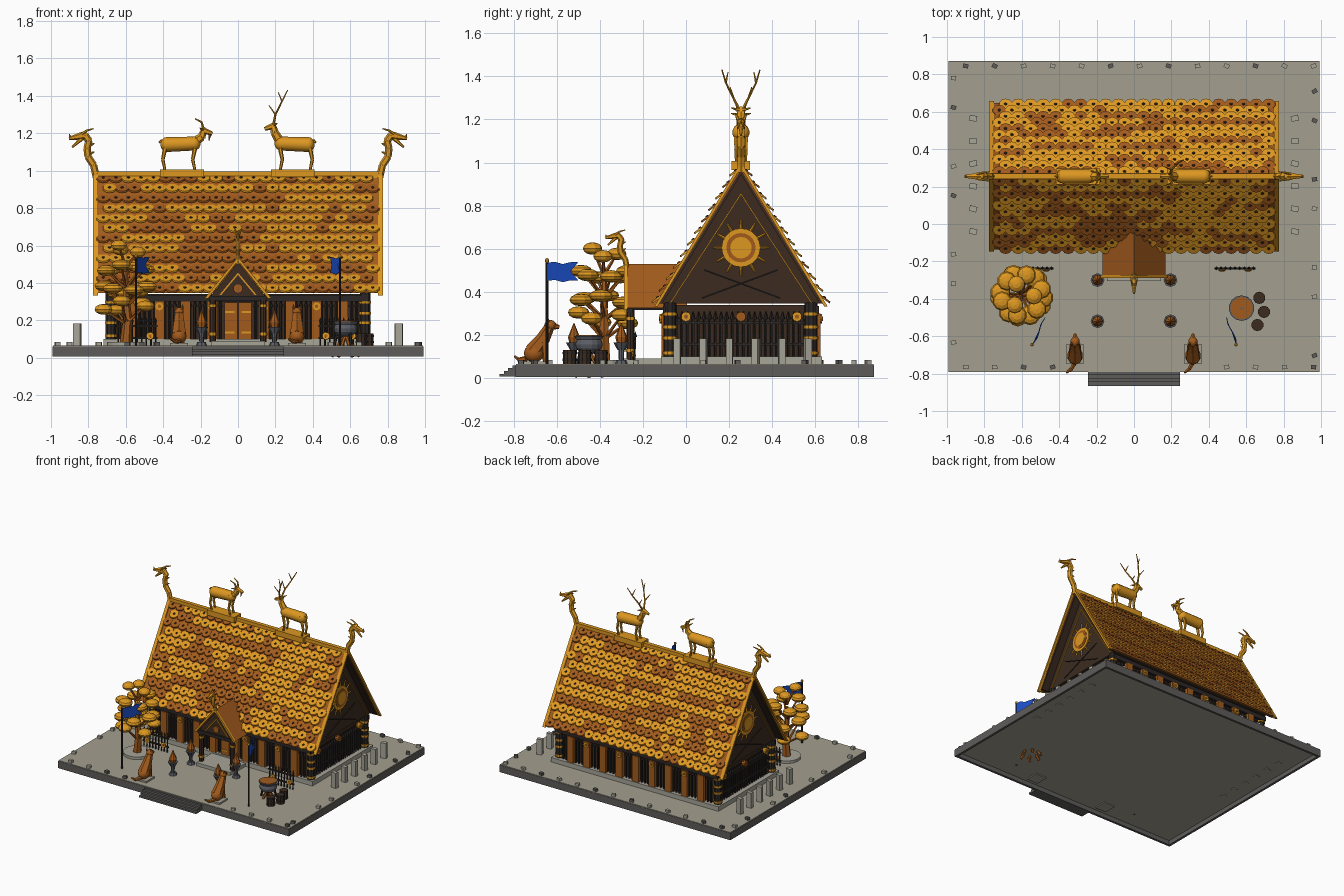
import bpy, bmesh, math, random
from mathutils import Vector, Matrix

random.seed(4)
if "Cube" in bpy.data.objects:
    bpy.data.objects.remove(bpy.data.objects["Cube"])

PALETTE = {"gold": "DC9626", "brown": "A05B22", "dark_wood": "3E2F25", "iron": "302C2A",
           "paving": "A29E8E", "dark_stone": "5E5D5B", "pale_stone": "A6A497",
           "blue": "2150C6", "steel": "5C5F66"}
NAMES = list(PALETTE)
MATS = []
for name, code in PALETTE.items():
    rgb = [(int(code[i:i + 2], 16) / 255) ** 2.2 for i in (0, 2, 4)] + [1]
    m = bpy.data.materials.new(name)
    m.use_nodes = True
    m.diffuse_color = rgb
    m.node_tree.nodes["Principled BSDF"].inputs["Base Color"].default_value = rgb
    MATS.append(m)


class Part:
    """Collects primitives into one named object."""
    def __init__(self, name):
        self.name, self.bm = name, bmesh.new()

    def paint(self, verts, mat):
        for f in {f for v in verts for f in v.link_faces}:
            f.material_index = NAMES.index(mat)

    def box(self, mat, lo, hi, turn=0):
        lo, hi = Vector(lo), Vector(hi)
        M = Matrix.Translation((lo + hi) / 2) @ Matrix.Rotation(turn, 4, 'Z') @ Matrix.Diagonal((*(hi - lo), 1))
        self.paint(bmesh.ops.create_cube(self.bm, size=1, matrix=M)["verts"], mat)

    def rod(self, mat, a, b, r1, r2=None, n=6):
        a, b = Vector(a), Vector(b)
        M = Matrix.Translation((a + b) / 2) @ (b - a).to_track_quat('Z', 'Y').to_matrix().to_4x4()
        self.paint(bmesh.ops.create_cone(self.bm, cap_ends=True, segments=n, radius1=r1,
                   radius2=r1 if r2 is None else r2, depth=(b - a).length, matrix=M)["verts"], mat)

    def ball(self, mat, c, r, n=10):
        M = Matrix.Translation(c) @ Matrix.Diagonal((*r, 1))
        self.paint(bmesh.ops.create_uvsphere(self.bm, u_segments=n, v_segments=n // 2 + 1,
                   radius=1, matrix=M)["verts"], mat)

    def chain(self, mat, pts, r1, r2):
        k = len(pts) - 1
        rad = [r1 + (r2 - r1) * i / k for i in range(k + 1)]
        for i in range(k):
            self.rod(mat, pts[i], pts[i + 1], rad[i], rad[i + 1])
            if i:
                self.ball(mat, pts[i], [rad[i]] * 3, 6)

    def prism(self, mat, pts, vec):
        a = [self.bm.verts.new(p) for p in pts]
        b = [self.bm.verts.new(Vector(p) + Vector(vec)) for p in pts]
        self.bm.faces.new(a)
        self.bm.faces.new(b[::-1])
        for i in range(len(a)):
            self.bm.faces.new((a[i], a[i - 1], b[i - 1], b[i]))
        self.paint(a + b, mat)

    def done(self, smooth=False):
        bmesh.ops.recalc_face_normals(self.bm, faces=self.bm.faces)
        me = bpy.data.meshes.new(self.name)
        self.bm.to_mesh(me)
        for m in MATS:
            me.materials.append(m)
        if smooth:
            me.shade_smooth()
            me.set_sharp_from_angle(angle=0.8)
        bpy.context.collection.objects.link(bpy.data.objects.new(self.name, me))


MID, TOP, EAVE, HALF, FLOOR = 0.255, 0.985, 0.345, 0.392, 0.065
SIDES = (-1, 1)

# Stone terrace on a dark rim, front steps, kerb stones and standing stones
p = Part("terrace")
p.box("paving", (-.99, -.79, .04), (.99, .87, FLOOR))
for s in SIDES:
    p.box("dark_stone", (s * .983 - .009, -.792, .006), (s * .983 + .009, .872, .06))
    p.box("dark_stone", (-.98, .04 + s * .823 - .009, .006), (.98, .04 + s * .823 + .009, .06))
for i in range(4):
    p.box("dark_stone", (-.245, -.865 + .02 * i, .007), (.245, -.79, .02 + .013 * i))
p.box("pale_stone", (-.72, -.115, FLOOR), (.72, .63, .1))
p.box("pale_stone", (-.145, -.305, FLOOR), (.145, -.1, .09))
p.done()
p = Part("kerb_stones")
spots = [(-.9 + .155 * i, y) for i in range(13) for y in (.845, -.765) if y > 0 or abs(i - 6) > 2]
spots += [(s * .965, .78 - .157 * i - .07 * (s > 0)) for s in SIDES for i in range(10) if i % 3 < 2]
for x, y in spots:
    p.box(random.choice(("dark_stone", "pale_stone")), (x - .014, y - .011, FLOOR), (x + .014, y + .011, .085), random.uniform(-.5, .5))
p.done()
p = Part("standing_stones")
for s in SIDES:
    for i in range(6):
        x, y = s * .86, -.04 + .121 * i
        p.box("pale_stone", (x - .02, y - .015, .035), (x + .02, y + .015, .183), random.uniform(-.3, .3))
p.done()

# Hall walls with palisade, posts and corner columns
p = Part("hall_walls")
p.box("dark_wood", (-.665, -.075, .09), (.665, .585, .34))
p.prism("dark_wood", [(-.7, MID - .37, EAVE), (-.7, MID + .37, EAVE), (-.7, MID, .95)], (1.4, 0, 0))
for y in (-.095, .605):
    p.box("iron", (-.7, y - .012, .3), (.7, y + .012, .335))
p.done()
p = Part("palisade")
def pale(x, y):
    p.rod("iron", (x, y, .1), (x, y, .275), .007, n=5)
    p.rod("iron", (x, y, .275), (x, y, .31), .011, .001, n=4)
for i in range(48):
    x = -.635 + .027 * i
    pale(x, .6)
    if abs(x) > .09:
        pale(x, -.09)
for s in SIDES:
    for i in range(24):
        pale(s * .68, -.045 + .026 * i)
    for z in (.15, .25):
        p.box("iron", (s * .68 - .005, -.06, z), (s * .68 + .005, .57, z + .012))
p.done()
p = Part("wall_posts")
for s, y in ((-1, -.1), (1, .61)):
    for i in range(-4, 5):
        if i or s > 0:
            x = .14 * i
            p.box("brown", (x - .027, y - .014, .1), (x + .027, y + .014, .3))
            if i % 2:
                p.rod("gold", (x, y, .275), (x, y + s * .022, .275), .022, n=8)
                p.rod("brown", (x, y, .275), (x, y + s * .026, .275), .01, n=8)
for s in SIDES:
    for y, rim, hub in ((0, "gold", "brown"), (MID, "brown", "brown"), (.515, "gold", "brown")):
        p.rod(rim, (s * .67, y, .285), (s * .698, y, .285), .023, n=10)
        p.rod(hub, (s * .67, y, .285), (s * .702, y, .285), .01, n=8)
p.done()
p = Part("corner_columns")
for s in SIDES:
    for y in (-.075, .58):
        p.rod("iron", (s * .68, y, .09), (s * .68, y, .35), .03, n=10)
        for z in (.11, .18, .23, .29):
            p.rod("gold", (s * .68, y, z), (s * .68, y, z + .014), .034, n=10)
p.done()
p = Part("double_door")
for s in SIDES:
    p.box("brown", (min(0, s * .075) + .002, -.105, .09), (max(0, s * .075) - .002, -.08, .295))
    for z in (.13, .24):
        p.box("gold", (s * .045 - .025, -.109, z), (s * .045 + .025, -.1, z + .01))
p.done()

# Main roof, gold verges and gable ornament
def gable_band(x, half, apex, base, t):
    return [(x, MID - half, base), (x, MID, apex), (x, MID + half, base),
            (x, MID + half - t, base), (x, MID, apex - t * 1.6), (x, MID - half + t, base)]
p = Part("roof_boards")
p.prism("brown", gable_band(-.76, HALF, TOP, EAVE, .012), (1.52, 0, 0))
p.prism("dark_wood", gable_band(-.755, HALF - .012, TOP - .019, EAVE, .014), (1.51, 0, 0))
p.done()
p = Part("roof_verges")
for s in SIDES:
    p.prism("gold", gable_band(s * .762 - .013, HALF + .01, TOP + .018, EAVE - .012, .016), (.026, 0, 0))
    p.prism("gold", gable_band(s * .703 - .004, HALF - .062, TOP - .125, EAVE + .005, .007), (.008, 0, 0))
p.box("gold", (-.77, MID - .015, TOP - .03), (.77, MID + .015, TOP + .012))
for x in (-.3, .293):
    p.box("gold", (x - .117, MID - .043, TOP - .02), (x + .117, MID + .043, TOP + .022))
p.done()
p = Part("gable_suns")
for s in SIDES:
    c = Vector((s * .7, MID, .605))
    for tone, depth, r in (("gold", .008, .09), ("brown", .011, .068), ("gold", .014, .05)):
        p.rod(tone, c, c + Vector((s * depth, 0, 0)), r, n=20)
    for i in range(12):
        d = Vector((0, math.cos(math.tau * i / 12), math.sin(math.tau * i / 12)))
        p.rod("gold", c + d * .085, c + d * .13, .007, .004, n=4)
    for t in SIDES:
        p.rod("iron", (s * .705, MID - t * .18, .37), (s * .705, MID + t * .17, .5), .0035, n=5)
p.done()

# Overlapping round shields laid as shingles, lower edges lifted
p = Part("roof_shields")
ROWS, COLS = 12, 22
for s in SIDES:
    down = Vector((0, s * HALF, EAVE - TOP))
    length = down.length
    down.normalize()
    out = Vector((0, -s * down.z, s * down.y))
    lifted = (out - down * .42).normalized()
    for r in range(ROWS):
        tone = random.choice(("gold", "brown"))
        for c in range(COLS):
            if random.random() < .5:
                tone = "gold" if random.random() < .64 else "brown"
            x = (c - (COLS - 1) / 2) * .067 + (.017 if r % 2 else -.017)
            o = Vector((x, MID, TOP)) + down * (.035 + (length - .06) * r / (ROWS - 1)) + out * .003
            p.rod(tone, o, o + lifted * .009, .038, .035, n=10)
            p.rod("dark_wood", o + lifted * .008, o + lifted * .014, .01, .005, n=6)
p.done()

# Entrance porch
p = Part("porch")
def porch_band(y, half, apex, base, t):
    return [(-half, y, base), (0, y, apex), (half, y, base), (half - t, y, base), (0, y, apex - t * 1.2), (t - half, y, base)]
p.prism("brown", porch_band(-.275, .168, .53, .325, .015), (0, .28, 0))
p.prism("gold", porch_band(-.288, .178, .54, .318, .018), (0, .016, 0))
p.prism("dark_wood", [(-.15, -.262, .325), (.15, -.262, .325), (0, -.262, .51)], (0, .25, 0))
p.prism("gold", porch_band(-.27, .1, .455, .335, .01), (0, .01, 0))
p.rod("brown", (0, -.26, .37), (0, -.272, .37), .026, n=10)
p.box("iron", (-.155, -.275, .305), (.155, -.245, .33))
for s in SIDES:
    p.rod("dark_wood", (s * .135, -.258, .085), (s * .135, -.258, .32), .018, n=8)
    p.box("iron", (s * .135 - .012, -.26, .315), (s * .135 + .012, -.07, .33))
    for z in (.12, .27):
        p.rod("gold", (s * .135, -.258, z), (s * .135, -.258, z + .014), .022, n=8)
p.done()

# Dragon finials with S-shaped necks and open jaws
def dragon(name, base, way, size):
    q = Part(name)
    side = Vector((way[1], way[0], 0)) * size
    def at(u, z, w=0):
        return Vector(base) + Vector(way) * u * size + Vector((0, 0, z * size)) + side * w
    q.chain("gold", [at(-.005, -.04), at(.01, .03), at(.04, .075), at(.045, .12), at(.035, .16), at(.055, .188), at(.085, .185)], .019 * size, .02 * size)
    q.rod("gold", at(.075, .186), at(.142, .172), .02 * size, .009 * size)
    q.rod("gold", at(.07, .175), at(.125, .125), .013 * size, .005 * size)
    q.rod("gold", at(.132, .175), at(.14, .195), .008 * size, .002 * size, n=4)
    for w in SIDES:
        q.chain("gold", [at(.075, .195, w * .012), at(.045, .215, w * .02), at(.01, .225, w * .025)], .009 * size, .003 * size)
    for u, z in ((.02, .09), (.02, .135)):
        q.rod("gold", at(u + .01, z), at(u - .015, z + .012), .01 * size, .002 * size, n=4)
    q.done(True)
for s, label in ((-1, "right"), (1, "left")):
    dragon("ridge_dragon_" + label, (s * .762, MID, 1), (s, 0, 0), 1)
dragon("porch_dragon", (0, -.275, .53), (0, -1, 0), .7)

# Ridge animals: a goat and a stag, each facing the middle
def beast(name, x, way, head, stag):
    q = Part(name)
    at = lambda u, z, w=0: (x + way * u, MID + w, z)
    q.rod("gold", at(-.075, 1.14), at(.07, 1.145), .04, .037, n=12)
    q.ball("gold", at(-.075, 1.14), (.035, .04, .04), 12)
    q.ball("gold", at(.07, 1.145), (.035, .037, .038), 12)
    for u in (-.085, .075):
        for w in (-.022, .022):
            q.chain("gold", [at(u, 1.12, w), at(u - .012, 1.06, w), at(u, 1, w)], .012, .007)
    hu, hz = head
    q.chain("gold", [at(.075, 1.155), at((hu + .09) / 2, hz - .03), at(hu - .01, hz)], .026, .017)
    q.rod("gold", at(hu - .02, hz + .008), at(hu + .038, hz - .012), .02, .01)
    q.rod("gold", at(-.1, 1.16), at(-.118, 1.15), .012, .004)
    for w in SIDES:
        q.rod("gold", at(hu - .015, hz + .01, w * .01), at(hu - .03, hz + .018, w * .045), .009, .002)
        if stag:
            q.chain("gold", [at(hu - .01, hz + .015, w * .01), at(hu - .02, 1.3, w * .035), at(hu - .055, 1.37, w * .07), at(hu - .085, 1.43, w * .088)], .007, .003)
            q.rod("gold", at(hu - .02, 1.3, w * .035), at(hu + .015, 1.35, w * .05), .005, .002)
            q.rod("gold", at(hu - .055, 1.37, w * .07), at(hu - .035, 1.42, w * .06), .005, .002)
        else:
            q.chain("gold", [at(hu - .01, hz + .015, w * .01), at(hu - .02, hz + .05, w * .018), at(hu - .055, hz + .068, w * .026)], .008, .003)
    if not stag:
        q.rod("brown", at(hu + .025, hz - .015), at(hu + .02, hz - .05), .008, .002)
    q.done(True)
beast("ridge_goat", -.305, 1, (.13, 1.21), False)
beast("ridge_stag", .3, -1, (.12, 1.235), True)

# Seated wolves, braziers, banners and weapon racks
for s, label in ((-1, "right"), (1, "left")):
    x = s * .315
    p = Part("wolf_statue_" + label)
    p.box("paving", (x - .048, -.745, .033), (x + .048, -.645, .078))
    p.ball("brown", (x, -.705, .115), (.042, .048, .042))
    p.chain("brown", [(x, -.71, .12), (x, -.665, .18), (x, -.635, .235)], .042, .024)
    p.ball("brown", (x, -.63, .245), (.026, .028, .025))
    p.rod("brown", (x, -.62, .243), (x, -.588, .236), .018, .009)
    p.chain("brown", [(x, -.74, .09), (x - .02, -.775, .085), (x - .045, -.795, .1)], .014, .006)
    for w in (-.018, .018):
        p.rod("brown", (x + w, -.64, .26), (x + w, -.645, .285), .01, .001, n=4)
        p.rod("brown", (x + w, -.66, .17), (x + w, -.652, .075), .015, .012)
    p.done(True)
    p = Part("braziers_" + label)
    for y in (-.3, -.52):
        bx = s * .195
        for z, h, r, t in ((FLOOR, .02, .03, .022), (.085, .05, .012, .014), (.13, .035, .018, .037)):
            p.rod("steel", (bx, y, z), (bx, y, z + h), r, t, n=8)
        p.rod("brown", (bx, y, .165), (bx, y, .19), .022, .028, n=8)
        p.rod("brown", (bx, y, .19), (bx, y, .255), .028, .002, n=8)
    p.done()
    p = Part("banner_" + label)
    px, py = s * .545, -.645
    p.rod("iron", (px, py, .035), (px, py, .54), .006)
    p.ball("gold", (px, py, .545), (.01, .01, .012), 6)
    lean = .07 if s < 0 else -.05
    wave = [(px + lean * t + .008 * math.sin(6 * t), py + .145 * t, .493 + .006 * math.sin(9 * t)) for t in (0, .25, .5, .75, 1)]
    edge = [(a, b, h + .042) for a, b, h in wave] + [wave[3]] + [(a, b, h - .042) for a, b, h in wave[::-1]]
    p.prism("blue", edge, (.005, 0, 0))
    p.done()
    p = Part("weapon_rack_" + label)
    for z in (.1, .165):
        p.box("iron", (s * .54 - .11, -.243, z), (s * .54 + .11, -.232, z + .01))
    for i in range(9):
        sx = s * .54 - .1 + .025 * i
        p.rod("iron", (sx, -.24, FLOOR), (sx, -.235, .19), .005, n=5)
        p.rod("iron", (sx, -.235, .19), (sx, -.235, .215), .009, .001, n=4)
    for w in (-.07, .07):
        p.rod("gold", (s * .54 + w, -.24, .115), (s * .54 + w, -.25, .117), .02, n=10)
        p.rod("brown", (s * .54 + w, -.24, .115), (s * .54 + w, -.253, .117), .009, n=8)
    p.done()

# Golden tree with flattened leaf clumps
p = Part("golden_tree")
tx, ty = -.6, -.38
p.rod("pale_stone", (tx, ty, FLOOR), (tx, ty, .085), .1, n=16)
p.chain("brown", [(tx, ty, .08), (tx + .01, ty, .2), (tx, ty, .33), (tx, ty, .46)], .032, .012)
for count, ring, z, r in ((5, .12, .28, .05), (6, .115, .37, .055), (6, .11, .47, .052), (3, .065, .58, .045)):
    for i in range(count):
        a = math.tau * (i / count + z * 4)
        c = Vector((tx + ring * math.cos(a), ty + ring * math.sin(a), z + random.uniform(-.03, .03)))
        p.rod("brown", (tx, ty, z - .1), c, .01, .005, n=5)
        p.ball("gold", c, (r, r, .029), 10)
p.done()

# Cauldron over a fire, with stools
p = Part("cauldron")
cx, cy = .575, -.45
p.ball("steel", (cx, cy, .155), (.064, .064, .045), 14)
p.rod("steel", (cx, cy, .178), (cx, cy, .195), .06, .068, n=14)
p.rod("brown", (cx, cy, .19), (cx, cy, .199), .06, n=14)
for i in range(6):
    d = Vector((math.cos(i * math.tau / 6), math.sin(i * math.tau / 6), 0))
    p.rod("brown", Vector((cx, cy, .11)) + d * .01, Vector((cx, cy, .006)) + d * .075, .01)
    if i % 2:
        p.rod("iron", Vector((cx, cy, .14)) + d * .045, Vector((cx, cy, FLOOR)) + d * .06, .008)
p.done()
p = Part("stools")
for x, y in ((.67, -.395), (.695, -.47), (.66, -.54)):
    p.rod("dark_wood", (x, y, FLOOR), (x, y, .13), .03, n=10)
    for z in (.08, .112):
        p.rod("iron", (x, y, z), (x, y, z + .01), .033, n=10)
p.done()
